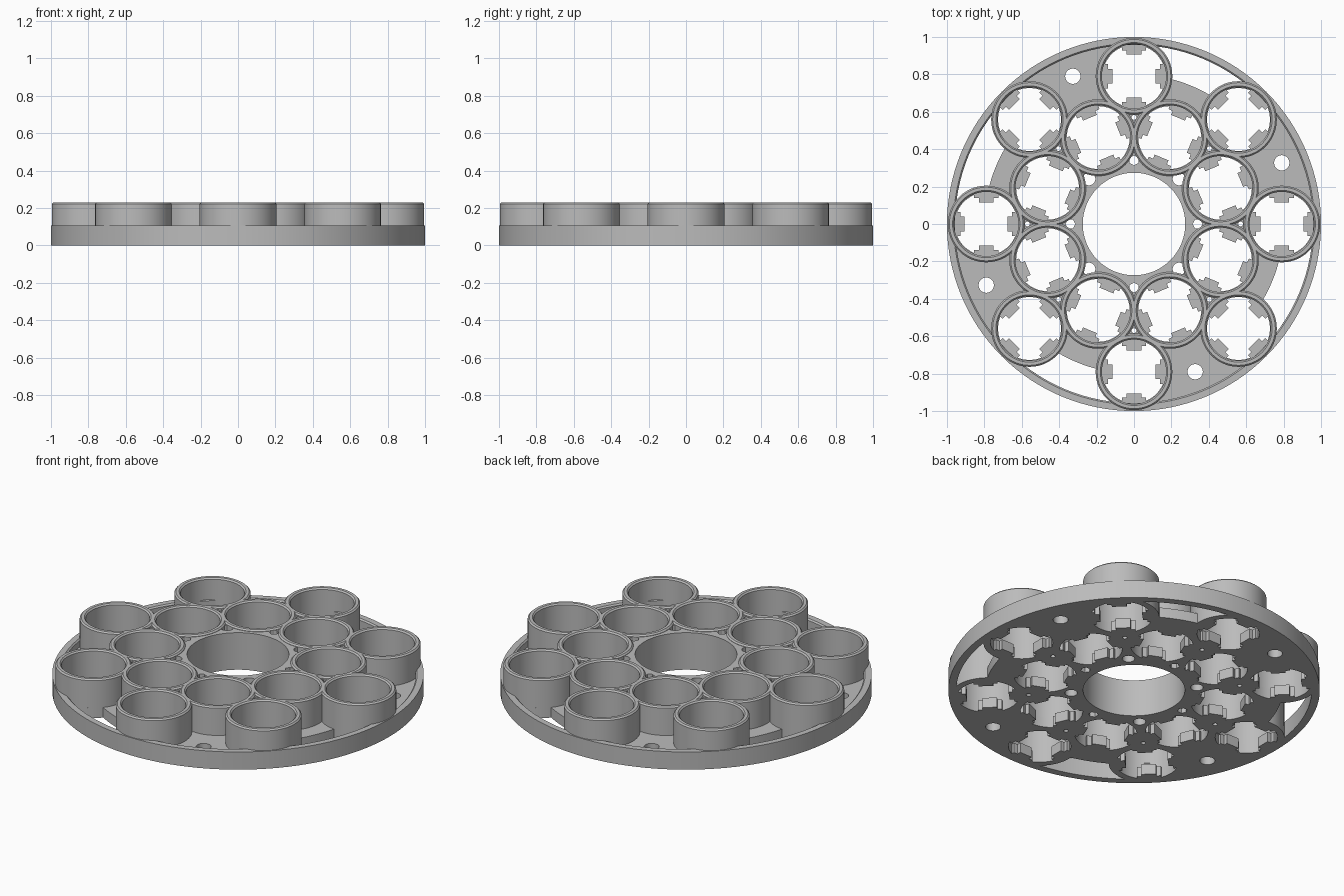
import bpy, bmesh
from math import cos, sin, acos, sqrt, radians, hypot, atan2, pi

cube = bpy.data.objects.get("Cube")
if cube:
    bpy.data.objects.remove(cube)

grey = bpy.data.materials.new("plain grey")
grey.use_nodes = True
COLOUR = (0.5, 0.5, 0.5, 1)
grey.diffuse_color = COLOUR
grey.node_tree.nodes["Principled BSDF"].inputs["Base Color"].default_value = COLOUR

FLOOR, RIM, HUB, TOP = 0.06, 0.105, 0.22, 0.23
OUTER_R, INNER_R = 0.79, 0.5          # radii of the two cup circles
CUP_R, BORE_R, CENTRE_R = 0.205, 0.172, 0.274


def finish(bm, name):
    bmesh.ops.recalc_face_normals(bm, faces=bm.faces)
    mesh = bpy.data.meshes.new(name)
    bm.to_mesh(mesh)
    bm.free()
    mesh.materials.append(grey)
    obj = bpy.data.objects.new(name, mesh)
    bpy.context.collection.objects.link(obj)
    bpy.ops.object.select_all(action='DESELECT')
    obj.select_set(True)
    bpy.context.view_layer.objects.active = obj
    bpy.ops.object.shade_smooth_by_angle(angle=radians(30))
    return obj


def polar(r, degrees):
    a = radians(degrees)
    return r * cos(a), r * sin(a)


def circle(r, centre=(0, 0), n=48, turn=0):
    pts = [polar(r, turn + 360 * i / n) for i in range(n)]
    return [(centre[0] + x, centre[1] + y) for x, y in pts]


def plate(name, loops, z0, z1):
    """Flat plate from an outline and its holes, extruded upward."""
    bm = bmesh.new()
    for loop in loops:
        vs = [bm.verts.new((x, y, z0)) for x, y in loop]
        for a, b in zip(vs, vs[1:] + vs[:1]):
            bm.edges.new((a, b))
    bmesh.ops.triangle_fill(bm, edges=bm.edges[:], use_beauty=True, normal=(0, 0, 1))
    ext = bmesh.ops.extrude_face_region(bm, geom=bm.faces[:], use_keep_orig=True)
    new = [g for g in ext["geom"] if isinstance(g, bmesh.types.BMVert)]
    bmesh.ops.translate(bm, verts=new, vec=(0, 0, z1 - z0))
    return finish(bm, name)


def lathe(name, profile, centre, n=64):
    """Closed profile of (radius, height) turned around a vertical axis."""
    bm = bmesh.new()
    rings = []
    for r, z in profile:
        rings.append([bm.verts.new((x, y, z)) for x, y in circle(r, centre, n)])
    for a, b in zip(rings, rings[1:] + rings[:1]):
        for i in range(n):
            j = (i + 1) % n
            bm.faces.new((a[i], a[j], b[j], b[i]))
    return finish(bm, name)


def tabbed_opening(centre, turn):
    """Round opening with four stepped tabs pointing inward."""
    r, wide, narrow = BORE_R - 0.004, 0.065, 0.04
    edge = atan2(wide, sqrt(r * r - wide * wide))
    pts = []
    for q in range(4):
        tab = [(0.138, -wide), (0.138, -narrow), (0.115, -narrow),
               (0.115, narrow), (0.138, narrow), (0.138, wide)]
        arc = [edge + (pi / 2 - 2 * edge) * i / 8 for i in range(9)]
        local = tab + [(r * cos(a), r * sin(a)) for a in arc]
        c, s = polar(1, turn + 90 * q)
        pts += [(centre[0] + u * c - v * s, centre[1] + u * s + v * c) for u, v in local]
    return pts


def window(start):
    """Crescent opening between two outer cups, inside the rim."""
    r0, r1, steps = 0.8, 0.957, 12

    def clear(r):
        d = (r * r + OUTER_R ** 2 - CUP_R ** 2) / (2 * r * OUTER_R)
        return acos(d) * 180 / pi

    radii = [r0 + (r1 - r0) * i / steps for i in range(steps + 1)]
    first = [polar(r, start + clear(r)) for r in radii]
    last = [polar(r, start + 45 - clear(r)) for r in reversed(radii)]

    def arc(r, backward):
        a, b = start + clear(r), start + 45 - clear(r)
        pts = [polar(r, a + (b - a) * i / steps) for i in range(1, steps)]
        return pts[::-1] if backward else pts

    return first + arc(r1, False) + last + arc(r0, True)


def hub_outline(n=360):
    """Disc merged with the lobes of the inner cups."""
    pts = []
    for i in range(n):
        t = 360 * i / n
        d = radians((t % 45) - 22.5)
        reach = CUP_R ** 2 - (INNER_R * sin(d)) ** 2
        lobe = INNER_R * cos(d) + sqrt(reach) if reach > 0 else 0
        pts.append(polar(max(0.6, lobe), t))
    return pts


outer_cups = [(polar(OUTER_R, 45 * k), 45 * k) for k in range(8)]
inner_cups = [(polar(INNER_R, 45 * k + 22.5), 45 * k + 22.5) for k in range(8)]

# Small holes that pass through both the floor and the hub
through = [circle(CENTRE_R, n=96)]
for k in range(8):
    through.append(circle(0.013, polar(0.57, 45 * k), 16))
for k in range(4):
    through.append(circle(0.034, polar(0.34, 90 * k + 45), 24))
    through.append(circle(0.027, polar(0.34, 90 * k), 6, 90 * k))

# Floor with tabbed openings, mounting holes and crescent windows
floor = [circle(0.98, n=128)] + through
floor += [tabbed_opening(c, a) for c, a in outer_cups + inner_cups]
for k in range(4):
    floor.append(circle(0.041, polar(0.855, 90 * k + 22.5), 24))
    floor.append(window(90 * k + 45))
plate("floor", floor, 0, FLOOR)

# Raised rim around the edge
lathe("rim", [(0.957, 0), (1, 0), (1, RIM), (0.965, RIM), (0.957, RIM - 0.008)], (0, 0), 128)

# Raised hub holding the inner cups
plate("hub", [hub_outline()] + through + [circle(BORE_R + 0.004, c) for c, a in inner_cups],
      FLOOR, HUB)

# Cups with chamfered lips
cup_profile = [(BORE_R, FLOOR - 0.01), (CUP_R, FLOOR - 0.01), (CUP_R, TOP - 0.008),
               (CUP_R - 0.008, TOP), (BORE_R + 0.008, TOP), (BORE_R, TOP - 0.008)]
for label, cups in (("outer_cup", outer_cups), ("inner_cup", inner_cups)):
    for i, (centre, angle) in enumerate(cups):
        lathe(f"{label}_{i + 1}", cup_profile, centre)
